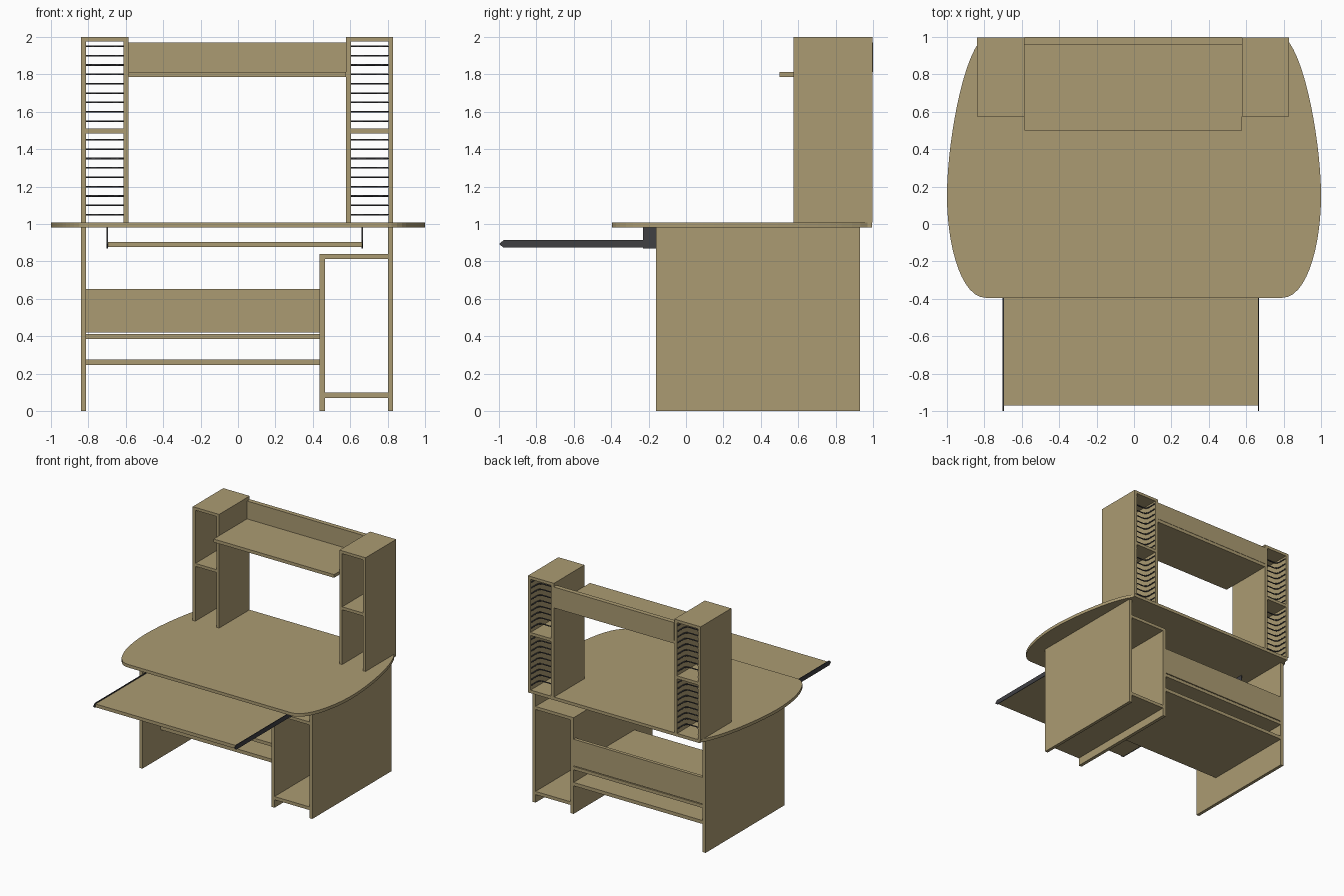
import bpy, bmesh
from mathutils import Vector
from mathutils.geometry import interpolate_bezier

if "Cube" in bpy.data.objects:
    bpy.data.objects.remove(bpy.data.objects["Cube"])


def material(name, colour):
    m = bpy.data.materials.new(name)
    m.diffuse_color = colour
    m.use_nodes = True
    m.node_tree.nodes["Principled BSDF"].inputs["Base Color"].default_value = m.diffuse_color
    return m


WOOD = material("wood", (0.41, 0.33, 0.17, 1))
METAL = material("dark_metal", (0.05, 0.05, 0.055, 1))


def finish(name, bm, mat):
    bmesh.ops.recalc_face_normals(bm, faces=bm.faces)
    mesh = bpy.data.meshes.new(name)
    bm.to_mesh(mesh)
    bm.free()
    mesh.materials.append(mat)
    ob = bpy.data.objects.new(name, mesh)
    bpy.context.collection.objects.link(ob)
    return ob


def board(name, x, y, z, mat=WOOD):
    """Box between the given (min, max) ranges."""
    bm = bmesh.new()
    bmesh.ops.create_cube(bm, size=1)
    for v in bm.verts:
        v.co = [r[0] + (c + 0.5) * (r[1] - r[0]) for c, r in zip(v.co, (x, y, z))]
    return finish(name, bm, mat)


def prism(name, points, offset, mat):
    """Extrude a closed outline along offset."""
    bm = bmesh.new()
    face = bm.faces.new([bm.verts.new(p) for p in points])
    ext = bmesh.ops.extrude_face_region(bm, geom=[face], use_keep_orig=True)
    verts = [g for g in ext["geom"] if isinstance(g, bmesh.types.BMVert)]
    bmesh.ops.translate(bm, verts=verts, vec=offset)
    return finish(name, bm, mat)


# Desktop with bowed sides
def bez(*pts):
    return interpolate_bezier(*[Vector((p[0], p[1], 0.98)) for p in pts], 14)


side = [Vector((0.83, 0.995, 0.98))]
side += bez((0.83, 0.97), (0.93, 0.83), (1, 0.4), (1, 0.15))
side += bez((1, 0.15), (1, -0.1), (0.93, -0.395), (0.79, -0.395))[1:]
outline = side + [Vector((-p.x, p.y, p.z)) for p in reversed(side)]
prism("desktop", outline, (0, 0, 0.027), WOOD)

# Side panels and lower cabinet
DEPTH = (-0.16, 0.93)
board("left_side_panel", (-0.84, -0.812), DEPTH, (0, 0.98))
board("right_side_panel", (0.802, 0.83), DEPTH, (0, 0.98))
board("cabinet_divider", (0.435, 0.465), DEPTH, (0, 0.84))
board("cabinet_top", (0.465, 0.802), DEPTH, (0.813, 0.84))
board("cabinet_floor", (0.465, 0.802), DEPTH, (0.07, 0.098))

# Lower shelves and back panel
INNER = (-0.812, 0.435)
board("lower_shelf", INNER, (0.09, 0.93), (0.245, 0.275))
board("upper_shelf", INNER, (0.09, 0.93), (0.385, 0.413))
board("modesty_panel", INNER, (0.90, 0.93), (0.42, 0.652))

# Keyboard tray, slides and brackets
board("keyboard_tray", (-0.697, 0.662), (-0.97, -0.2), (0.876, 0.905))
for label, x in (("left", -0.702), ("right", 0.662)):
    profile = [(-1, 0.893), (-0.975, 0.914), (-0.2, 0.914), (-0.2, 0.874), (-0.975, 0.874)]
    prism(label + "_tray_slide", [(x, y, z) for y, z in profile], (0.006, 0, 0), METAL)
    board(label + "_tray_bracket", (x - 0.001, x + 0.007), (-0.23, 0.56), (0.87, 0.98), METAL)


# Wire disc rack: stacked U-shaped hoops
def wire_rack(name, x0, x1):
    cu = bpy.data.curves.new(name, 'CURVE')
    cu.dimensions = '3D'
    cu.bevel_depth = 0.005
    cu.bevel_resolution = 1
    cu.use_fill_caps = True
    r, front, back = 0.03, 0.88, 0.99
    left = [(x0, back), (x0, front + r), (x0 + 0.3 * r, front + 0.3 * r), (x0 + r, front)]
    path = left + [(x0 + x1 - x, y) for x, y in reversed(left)]
    for i in range(19):
        if i == 9:
            continue  # middle shelf sits here
        s = cu.splines.new('POLY')
        s.points.add(len(path) - 1)
        for p, (x, y) in zip(s.points, path):
            p.co = (x, y, 1.05 + 0.05 * i, 1)
    tmp = bpy.data.objects.new(name + "_path", cu)
    bpy.context.collection.objects.link(tmp)
    bpy.context.view_layer.update()
    mesh = bpy.data.meshes.new_from_object(tmp.evaluated_get(bpy.context.evaluated_depsgraph_get()))
    bpy.data.objects.remove(tmp)
    mesh.materials.clear()
    mesh.materials.append(METAL)
    bpy.context.collection.objects.link(bpy.data.objects.new(name, mesh))


# Two towers on the desktop
T, TY = 0.026, (0.575, 0.997)
for label, a, b in (("left", -0.84, -0.585), ("right", 0.578, 0.83)):
    n = label + "_tower_"
    board(n + "side_a", (a, a + T), TY, (1.007, 1.975))
    board(n + "side_b", (b - T, b), TY, (1.007, 1.975))
    board(n + "top", (a, b), TY, (1.975, 2.0))
    board(n + "middle_shelf", (a + T, b - T), TY, (1.485, 1.511))
    wire_rack(n + "wire_rack", a + T + 0.004, b - T - 0.004)

# Bridge shelf between the towers
board("bridge_shelf", (-0.585, 0.578), (0.5, 0.997), (1.786, 1.814))
board("bridge_back_panel", (-0.585, 0.578), (0.96, 1.0), (1.814, 1.97))
